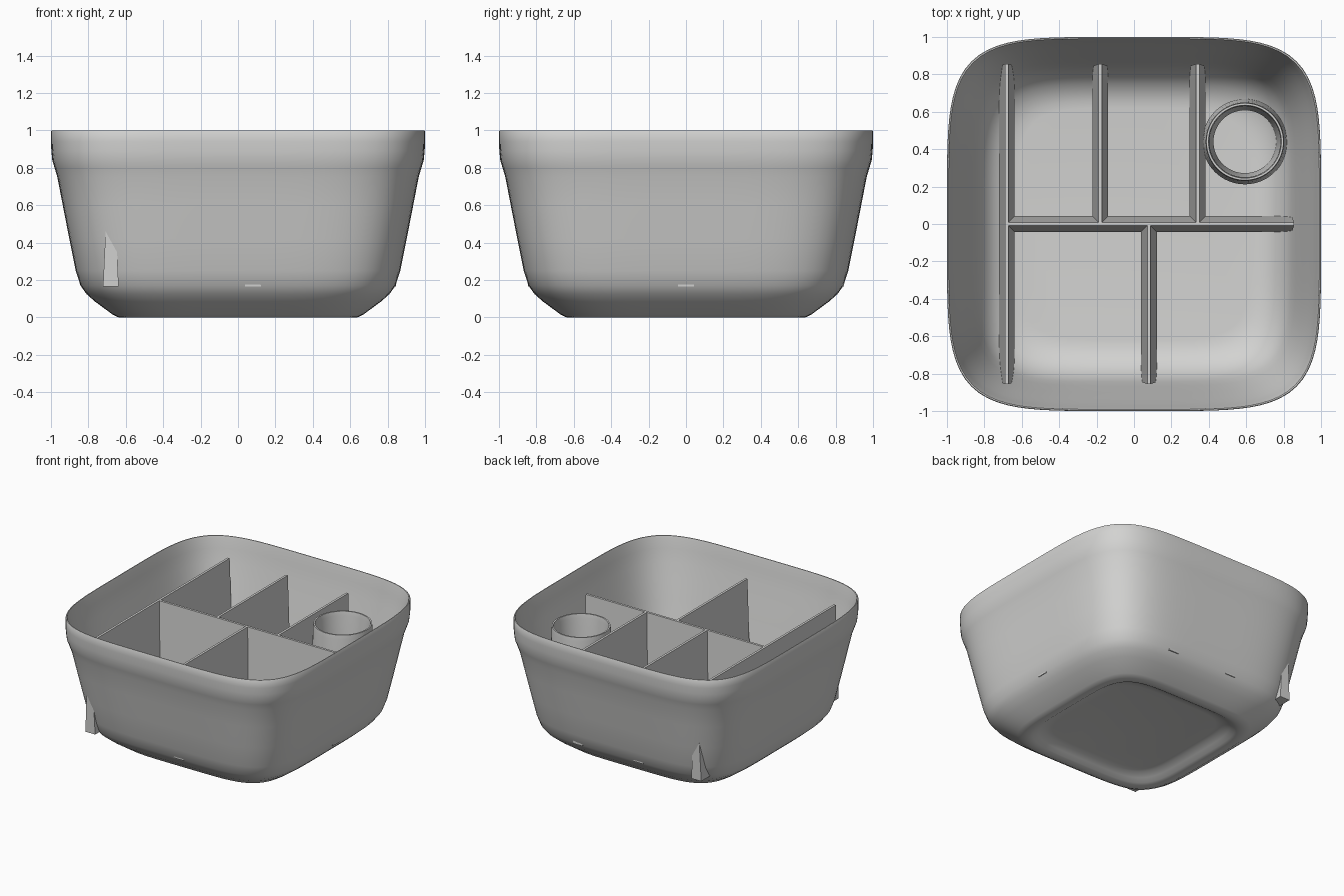
import bpy, bmesh, math

if "Cube" in bpy.data.objects:
    bpy.data.objects.remove(bpy.data.objects["Cube"], do_unlink=True)

# Single matte grey
GREY = (0.65, 0.65, 0.64, 1)
mat = bpy.data.materials.new("matte_grey")
mat.use_nodes = True
mat.diffuse_color = GREY
mat.node_tree.nodes["Principled BSDF"].inputs["Base Color"].default_value = GREY


def finish(bm, name, angle):
    bmesh.ops.recalc_face_normals(bm, faces=bm.faces[:])
    mesh = bpy.data.meshes.new(name)
    bm.to_mesh(mesh)
    bm.free()
    mesh.materials.append(mat)
    obj = bpy.data.objects.new(name, mesh)
    bpy.context.collection.objects.link(obj)
    bpy.ops.object.select_all(action='DESELECT')
    obj.select_set(True)
    bpy.context.view_layer.objects.active = obj
    bpy.ops.object.shade_smooth_by_angle(angle=math.radians(angle))
    return obj


def sweep(name, profile, power, segments, centre=(0, 0), closed=False, angle=40):
    """Sweep a (half width, height) profile round a superellipse."""
    bm = bmesh.new()
    rings = []
    for half, z in profile:
        ring = []
        for i in range(segments):
            a = math.tau * i / segments
            c, s = math.cos(a), math.sin(a)
            r = half / (abs(c) ** power + abs(s) ** power) ** (1 / power)
            ring.append(bm.verts.new((centre[0] + r * c, centre[1] + r * s, z)))
        rings.append(ring)
    pairs = list(zip(rings, rings[1:]))
    if closed:
        pairs.append((rings[-1], rings[0]))
    for low, high in pairs:
        for i in range(segments):
            j = (i + 1) % segments
            bm.faces.new((low[i], low[j], high[j], high[i]))
    if not closed:
        bm.faces.new(rings[0])
        bm.faces.new(rings[-1])
    return finish(bm, name, angle)


FOOT, TOP = 0.165, 0.878


def divider(name, axis, offset, start, end):
    """Upright wall with a thick foot and a thin crest; ends given as (foot, top)."""
    bm = bmesh.new()
    ends = []
    for foot, top in (start, end):
        ring = []
        for along, across, z in ((foot, -0.042, FOOT), (foot, 0.042, FOOT),
                                 (top, 0.009, TOP), (top, -0.009, TOP)):
            across += offset
            ring.append(bm.verts.new((along, across, z) if axis == "x" else (across, along, z)))
        bm.faces.new(ring)
        ends.append(ring)
    for i in range(4):
        j = (i + 1) % 4
        bm.faces.new((ends[0][i], ends[0][j], ends[1][j], ends[1][i]))
    return finish(bm, name, 20)


# Bowl: recessed underside, outer wall with collar, rim, inner wall, floor
outer = [(0.47, 0.055), (0.51, 0.05), (0.55, 0.028), (0.58, 0.008), (0.605, 0),
         (0.642, 0.001), (0.67, 0.015), (0.765, 0.085), (0.81, 0.125), (0.842, 0.17),
         (0.868, 0.25), (0.902, 0.42), (0.937, 0.6), (0.966, 0.75), (0.981, 0.8),
         (0.993, 0.84), (0.998, 0.89), (1, 0.94), (1, 0.995), (0.997, 1)]
inner = [(0.991, 1), (0.987, 0.985), (0.976, 0.91), (0.956, 0.81), (0.932, 0.7),
         (0.899, 0.55), (0.865, 0.39), (0.843, 0.3), (0.82, 0.235), (0.785, 0.18),
         (0.75, 0.146), (0.705, 0.118), (0.66, 0.104), (0.62, 0.1)]
sweep("bowl", outer + inner, 4.95, 144)

# Dividers
OUT, BACK = (0.844, 0.856), (-0.844, -0.856)
SIDE, MID = (-0.68, -0.68), (0, 0)
divider("cross_divider", "x", 0, SIDE, OUT)
divider("long_side_divider", "y", -0.68, BACK, OUT)
divider("back_left_divider", "y", 0.34, MID, OUT)
divider("back_right_divider", "y", -0.18, MID, OUT)
divider("front_divider", "y", 0.08, BACK, MID)

# Round cup holder
cup = [(0.228, FOOT), (0.222, 0.3), (0.21, 0.84), (0.206, 0.872),
       (0.195, 0.872), (0.19, 0.84), (0.173, 0.3), (0.168, FOOT)]
sweep("round_cup", cup, 2, 64, centre=(0.593, 0.44), closed=True)
